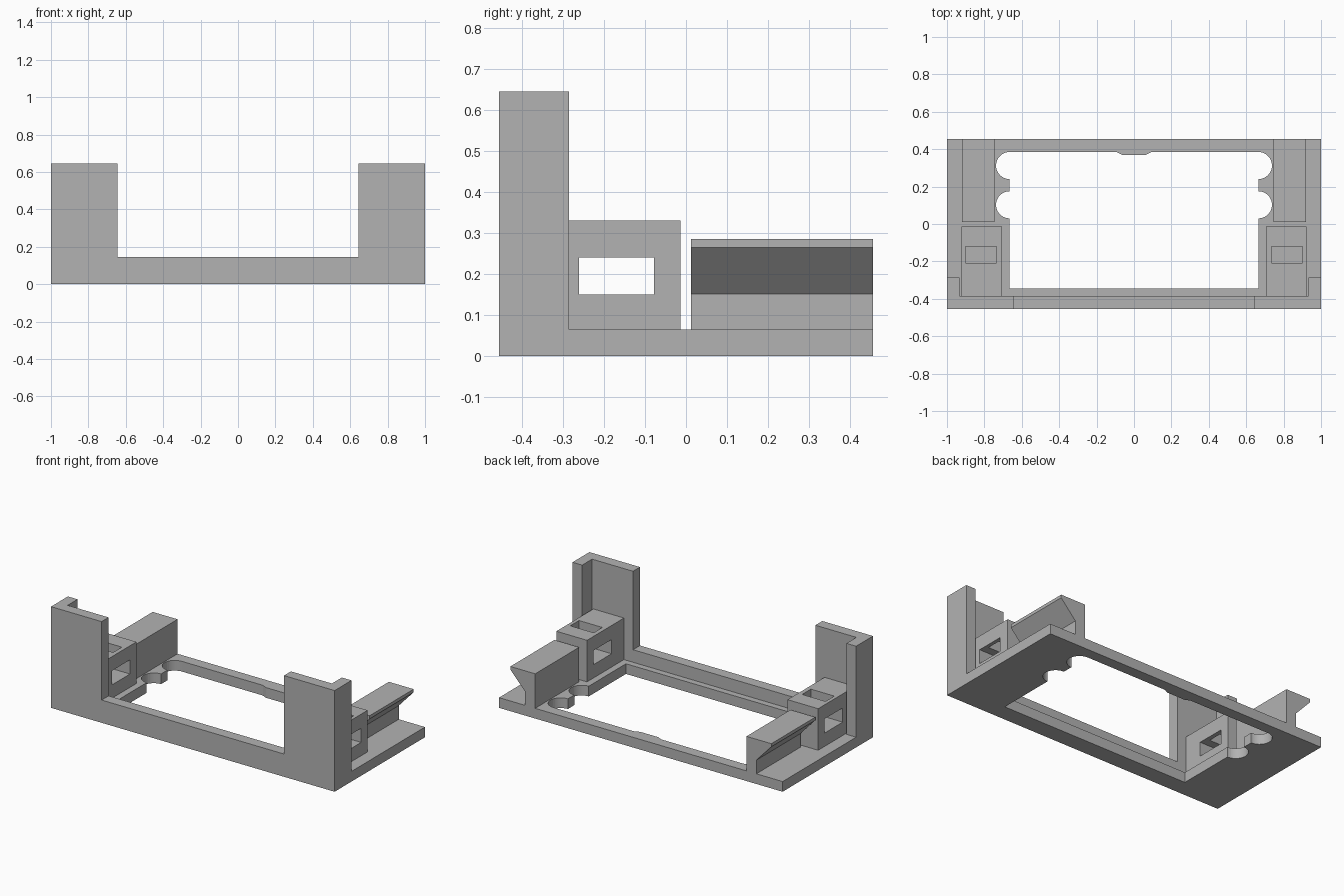
import bpy, bmesh, math
from mathutils import Vector

if "Cube" in bpy.data.objects:
    bpy.data.objects.remove(bpy.data.objects["Cube"])

grey = bpy.data.materials.new("plain grey")
grey.diffuse_color = (0.45, 0.45, 0.45, 1)
grey.use_nodes = True
grey.node_tree.nodes["Principled BSDF"].inputs["Base Color"].default_value = grey.diffuse_color


def prism(name, profile, axis, lo, hi):
    """Extrude a closed 2D profile along x, y or z between lo and hi."""
    place = {"x": lambda a, b, t: (t, a, b),
             "y": lambda a, b, t: (a, t, b),
             "z": lambda a, b, t: (a, b, t)}[axis]
    bm = bmesh.new()
    face = bm.faces.new([bm.verts.new(place(a, b, lo)) for a, b in profile])
    ext = bmesh.ops.extrude_face_region(bm, geom=[face])
    moved = [v for v in ext["geom"] if isinstance(v, bmesh.types.BMVert)]
    bmesh.ops.translate(bm, verts=moved, vec=Vector(place(0, 0, hi - lo)))
    bmesh.ops.recalc_face_normals(bm, faces=bm.faces)
    mesh = bpy.data.meshes.new(name)
    bm.to_mesh(mesh)
    bm.free()
    mesh.materials.append(grey)
    obj = bpy.data.objects.new(name, mesh)
    bpy.context.collection.objects.link(obj)
    return obj


def box(name, x, y, z):
    return prism(name, [(x[0], y[0]), (x[1], y[0]), (x[1], y[1]), (x[0], y[1])], "z", *z)


def cut(obj, cutter):
    """Subtract the cutter and remove it."""
    mod = obj.modifiers.new("cut", "BOOLEAN")
    mod.operation, mod.solver, mod.object = "DIFFERENCE", "EXACT", cutter
    bpy.context.view_layer.objects.active = obj
    bpy.ops.object.modifier_apply(modifier=mod.name)
    bpy.data.objects.remove(cutter)


BASE, R, IN = 0.065, 0.0725, 0.665


def notch(cy):
    """Half circle on the right edge of the opening, bottom to top."""
    return [(IN + R * math.cos(a), cy + R * math.sin(a))
            for a in [math.radians(-90 + 180 * i / 20) for i in range(21)]]


# Base plate with notched opening and a small tab on its rear edge
right = [(IN, -0.345)] + notch(0.1025) + notch(0.3125) + [(0.095, 0.385), (0.063, 0.37)]
outline = right + [(-x, y) for x, y in reversed(right)]
plate = box("base_plate", (-1, 1), (-0.455, 0.455), (0, BASE))
cut(plate, prism("opening_cutter", outline, "z", -0.1, 0.2))

# Front wall: low sill between two tall posts
prism("front_wall", [(-1, BASE), (1, BASE), (1, 0.645), (0.643, 0.645), (0.643, 0.145),
                     (-0.643, 0.145), (-0.643, 0.645), (-1, 0.645)], "y", -0.455, -0.385)

for side, s in (("left", -1), ("right", 1)):
    def span(a, b):
        return tuple(sorted((s * a, s * b)))

    # Corner return behind each post
    box(side + "_corner_return", span(0.932, 1), (-0.385, -0.285), (BASE, 0.645))

    # Block with a cross window and a slot in the top
    block = box(side + "_block", span(0.707, 0.923), (-0.385, -0.013), (BASE, 0.33))
    cut(block, box("window_cutter", span(0.6, 1.1), (-0.26, -0.078), (0.15, 0.24)))
    cut(block, box("slot_cutter", span(0.735, 0.9), (-0.208, -0.12), (0.2, 0.4)))

    # Rail with a sloped outward overhang
    rail = [(0.745, BASE), (0.815, BASE), (0.815, 0.152), (0.92, 0.265),
            (0.92, 0.285), (0.745, 0.285)]
    prism(side + "_rail", [(s * x, z) for x, z in rail], "y", 0.012, 0.455)
